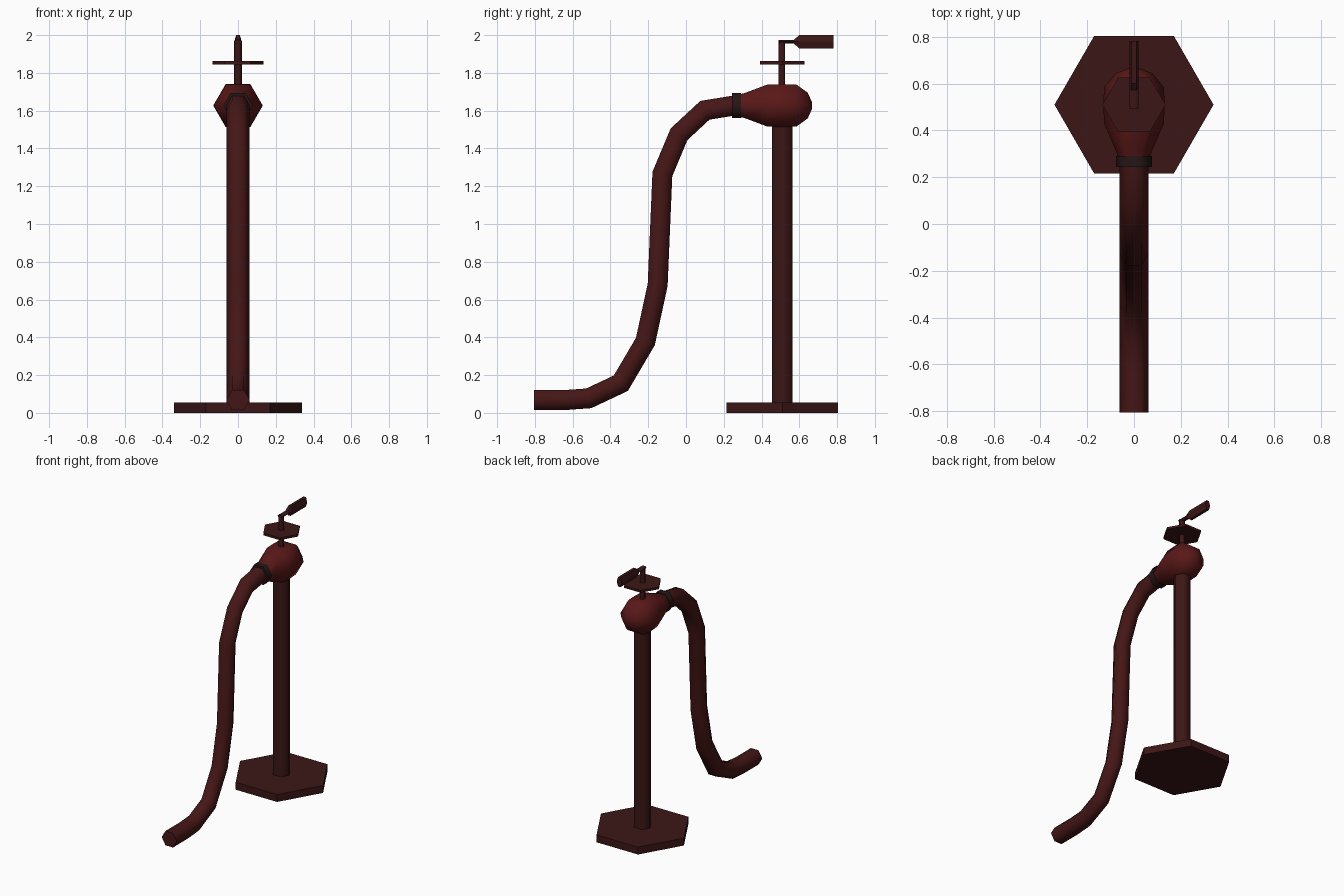
import bpy, bmesh, math
from mathutils import Vector

if "Cube" in bpy.data.objects:
    bpy.data.objects.remove(bpy.data.objects["Cube"])

SIDES = 6


def material(name, colour):
    mat = bpy.data.materials.new(name)
    mat.diffuse_color = (*colour, 1)
    mat.use_nodes = True
    mat.node_tree.nodes["Principled BSDF"].inputs["Base Color"].default_value = mat.diffuse_color
    return mat


dark_red = material("dark_red", (0.045, 0.008, 0.008))
red = material("red", (0.10, 0.009, 0.009))
hose_red = material("hose_red", (0.06, 0.008, 0.008))
black_red = material("black_red", (0.02, 0.008, 0.008))


def loft(name, path, mat, smooth=True):
    """Sweep mitred hexagons along (y, z, x radius, in-plane radius) points."""
    bm = bmesh.new()
    pts = [Vector((0, p[0], p[1])) for p in path]
    rings = []
    for i, (p, (_, _, rx, rn)) in enumerate(zip(pts, path)):
        before = (p - pts[i - 1]).normalized() if i else (pts[1] - p).normalized()
        after = (pts[i + 1] - p).normalized() if i < len(pts) - 1 else before
        tangent = (before + after).normalized()
        normal = Vector((0, -tangent.z, tangent.y)) / tangent.dot(after)
        ring = []
        for k in range(SIDES):
            a = 2 * math.pi * k / SIDES
            ring.append(bm.verts.new(p + Vector((rx * math.cos(a), 0, 0))
                                     + normal * rn * math.sin(a)))
        rings.append(ring)
    for r, s in zip(rings, rings[1:]):
        for k in range(SIDES):
            j = (k + 1) % SIDES
            bm.faces.new((r[k], r[j], s[j], s[k]))
    bm.faces.new(rings[0])
    bm.faces.new(rings[-1])
    bmesh.ops.recalc_face_normals(bm, faces=bm.faces)
    mesh = bpy.data.meshes.new(name)
    bm.to_mesh(mesh)
    bm.free()
    mesh.materials.append(mat)
    if smooth:
        mesh.shade_smooth()
        mesh.set_sharp_from_angle(angle=math.radians(65))
    obj = bpy.data.objects.new(name, mesh)
    bpy.context.collection.objects.link(obj)
    return obj


def straight(name, start, end, rx, rn, mat, smooth=True):
    return loft(name, [(*start, rx, rn), (*end, rx, rn)], mat, smooth)


Y = 0.51  # axis of the stand

# Stand
straight("base", (Y, 0), (Y, 0.055), 0.34, 0.34, dark_red, False)
straight("post", (Y, 0.055), (Y, 1.56), 0.062, 0.062, dark_red)

# Bulbous pump body, lying along y
profile = [(0.27, 0.066), (0.31, 0.076), (0.43, 0.128), (0.51, 0.131),
           (0.585, 0.128), (0.645, 0.078), (0.667, 0.02)]
loft("pump_body", [(y, 1.627, r, r) for y, r in profile], red)
straight("collar", (0.243, 1.628), (0.29, 1.628), 0.077, 0.076, black_red)

# Hose curving down to the floor
hose = [(0.26, 1.628), (0.10, 1.602), (-0.037, 1.475), (-0.125, 1.265),
        (-0.15, 0.678), (-0.215, 0.378), (-0.345, 0.157), (-0.515, 0.077),
        (-0.64, 0.068), (-0.805, 0.068)]
loft("hose", [(y, z, 0.062, 0.061) for y, z in hose], hose_red)

# Crank on top
straight("crank_stem", (Y - 0.002, 1.70), (Y - 0.002, 1.97), 0.02, 0.02, dark_red)
straight("crank_plate", (Y, 1.845), (Y, 1.862), 0.135, 0.135, dark_red, False)
straight("crank_arm", (0.491, 1.965), (0.59, 1.965), 0.02, 0.012, dark_red)
loft("crank_handle", [(0.572, 1.965, 0.02, 0.013), (0.60, 1.965, 0.02, 0.0404),
                      (0.782, 1.965, 0.02, 0.0404)], dark_red, False)
